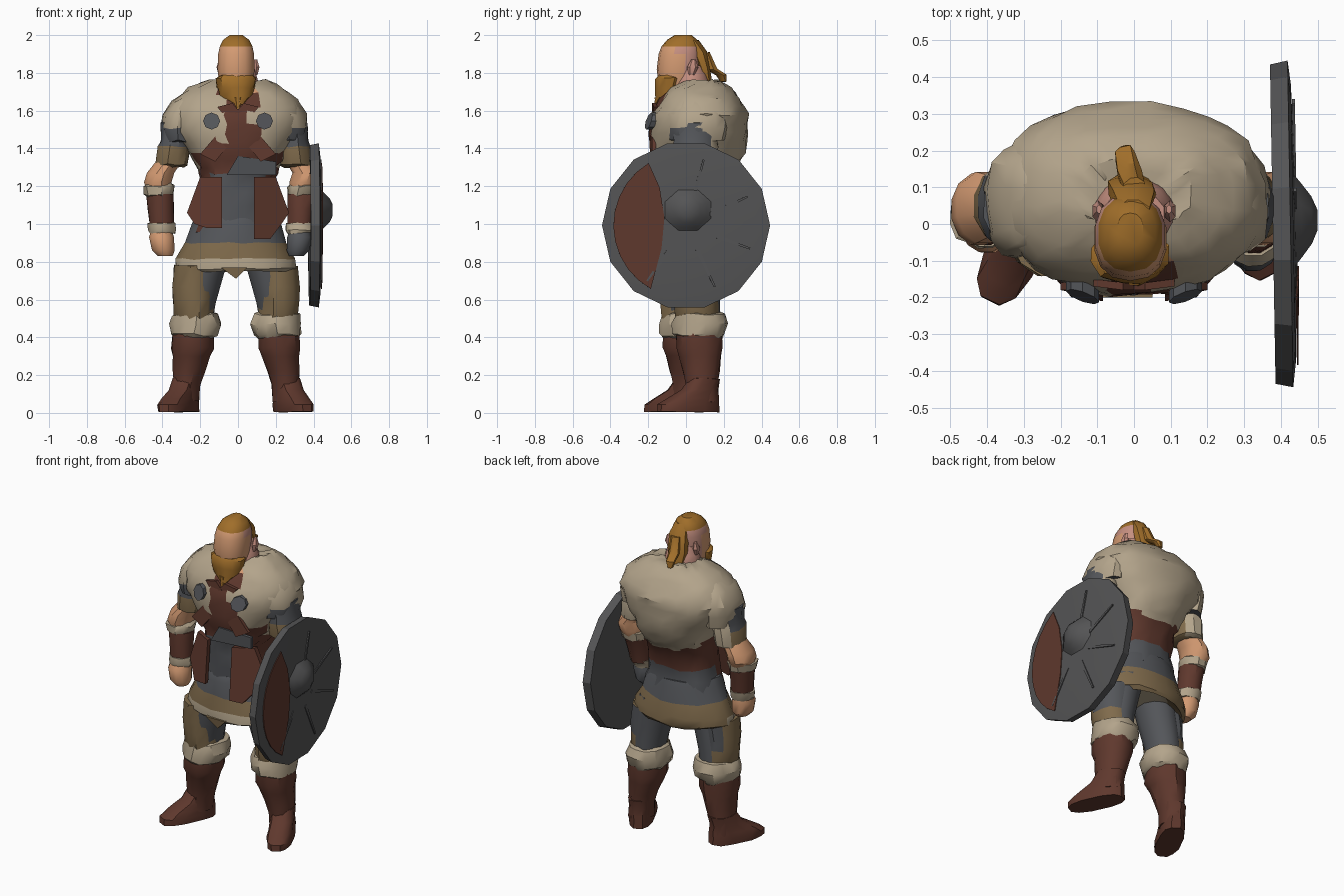
import bpy, bmesh, math, random
from mathutils import Vector

if "Cube" in bpy.data.objects:
    bpy.data.objects.remove(bpy.data.objects["Cube"])

random.seed(4)


def srgb(h):
    c = [int(h[i:i + 2], 16) / 255 for i in (0, 2, 4)]
    return [v / 12.92 if v < 0.04 else ((v + 0.055) / 1.055) ** 2.4 for v in c] + [1]


NAMES = ["fur", "leather", "grey_cloth", "skin", "pink_skin", "hair", "tan_cloth", "iron"]
HEX = ["B3A48B", "5F382D", "54565A", "D39A72", "C58F80", "A06E2A", "806B4C", "545455"]
MATS = {}
for nm, hx in zip(NAMES, HEX):
    MATS[nm] = bpy.data.materials.new(nm)
    MATS[nm].diffuse_color = srgb(hx)


def finish(name, bm, colour, angle=35):
    """Turn a bmesh into an object; colour is a name or a rule on the face centre."""
    bmesh.ops.recalc_face_normals(bm, faces=bm.faces)
    used = []
    for f in bm.faces:
        c = colour(f.calc_center_median()) if callable(colour) else colour
        if c not in used:
            used.append(c)
        f.material_index = used.index(c)
    me = bpy.data.meshes.new(name)
    bm.to_mesh(me)
    bm.free()
    for c in used:
        me.materials.append(MATS[c])
    ob = bpy.data.objects.new(name, me)
    bpy.context.collection.objects.link(ob)
    bpy.ops.object.select_all(action='DESELECT')
    bpy.context.view_layer.objects.active = ob
    ob.select_set(True)
    bpy.ops.object.shade_smooth_by_angle(angle=math.radians(angle))
    return ob


def loft(name, rings, colour, n=12, steps=1, jitter=0.0, angle=35, power=1.0):
    """Skin ellipses given as (x, y, z, half_width, half_depth)."""
    full = []
    for a, b in zip(rings, rings[1:]):
        full += [[p + (q - p) * s / steps for p, q in zip(a, b)] for s in range(steps)]
    full.append(rings[-1])
    bm = bmesh.new()
    loops = []
    for x, y, z, rx, ry in full:
        loop = []
        for i in range(n):
            t = 2 * math.pi * (i + 0.5) / n
            c, s = math.cos(t), math.sin(t)
            p = Vector((x + rx * math.copysign(abs(c) ** power, c),
                        y + ry * math.copysign(abs(s) ** power, s), z))
            p += Vector([random.uniform(-jitter, jitter) for _ in range(3)])
            loop.append(bm.verts.new(p))
        loops.append(loop)
    for a, b in zip(loops, loops[1:]):
        for i in range(n):
            j = (i + 1) % n
            bm.faces.new((a[i], a[j], b[j], b[i]))
    bm.faces.new(loops[0])
    bm.faces.new(loops[-1])
    return finish(name, bm, colour, angle)


def plate(name, pts, colour, depth=(0, 0.02, 0)):
    """Polygon extruded by a vector."""
    bm = bmesh.new()
    f = bm.faces.new([bm.verts.new(p) for p in pts])
    ext = bmesh.ops.extrude_face_region(bm, geom=[f])["geom"]
    bmesh.ops.translate(bm, vec=depth, verts=[v for v in ext if isinstance(v, bmesh.types.BMVert)])
    return finish(name, bm, colour)


def span(cx, z, rx, front, back):
    return (cx, (front + back) / 2, z, rx, (back - front) / 2)


# Torso with the fur mantle over back and shoulders
def torso_colour(c):
    ax = abs(c.x)
    if c.y > -0.02:
        hem = 1.23 + 0.35 * max(0, ax - 0.05)
        return "fur" if c.z > hem else "leather" if c.z > 1.1 else "grey_cloth"
    if c.z > 1.38:
        if c.z > 1.64 and ax < 0.07:
            return "skin"
        return "leather" if ax < 0.085 else "fur"
    if c.z > 1.27:
        return "grey_cloth" if 0 < c.x < 0.1 and c.z < 1.33 else "leather"
    return "leather" if ax > 0.15 else "grey_cloth"


loft("torso", [span(-.01, .96, .235, -.15, .19), span(0, 1.1, .2, -.155, .185),
               span(0, 1.24, .2, -.165, .235), span(0, 1.30, .215, -.175, .28),
               span(0, 1.38, .26, -.185, .31), span(-.01, 1.48, .33, -.195, .328),
               span(-.01, 1.58, .365, -.18, .328), span(-.01, 1.66, .325, -.14, .29),
               span(-.01, 1.72, .25, -.09, .24), span(0, 1.76, .16, -.01, .18),
               span(0, 1.75, .07, -.02, .1)],
     torso_colour, n=28, steps=2, jitter=.008, power=.84)

# Skirt with a fur hem
loft("skirt", [span(0, .80, .2, -.14, .18), span(-.01, .75, .29, -.18, .22),
               span(-.01, .765, .32, -.195, .235), span(-.01, .815, .32, -.19, .235),
               span(-.01, .90, .27, -.175, .215), span(-.01, .99, .24, -.165, .2),
               span(-.01, 1.03, .22, -.15, .19)],
     lambda c: "fur" if c.z < .81 and c.y < 0.05 else "tan_cloth" if c.z < .90 else "grey_cloth",
     n=20, jitter=.006)

# Leather flaps, belt and crossed chest straps
for s in (-1, 1):
    low = .92 if s > 0 else .98
    plate("front_flap", [(s * .085, -.185, 1.25), (s * .2, -.12, 1.25), (s * .27, -.1, 1.06),
                         (s * .23, -.13, 1.0), (s * .17, -.2, low), (s * .085, -.21, low)],
          "leather", (0, .03, 0))
    plate("chest_strap", [(s * .11, -.17, 1.62), (s * .03, -.18, 1.64), (-s * .2, -.18, 1.37),
                          (-s * .12, -.195, 1.33)], "leather")
    plate("chest_disc", [(s * (.14 + .045 * math.cos(k * .785)), -.198 + .015 * math.cos(k * .785)
                          + .014 * math.sin(k * .785),
                          1.545 + .045 * math.sin(k * .785)) for k in range(8)],
          "grey_cloth", (0, .03, 0))
plate("belt_hanging", [(-.06, -.19, 1.26), (.0, -.195, 1.36), (.2, -.155, 1.33), (.2, -.155, 1.26)],
      "grey_cloth")
plate("skirt_point", [(-.09, -.2, .77), (.05, -.2, .77), (-.01, -.19, .71)], "tan_cloth")

# Head, beard, braid, hair
loft("neck", [(0, .01, 1.62, .1, .1), (0, .03, 1.74, .115, .1), (0, .03, 1.79, .1, .085),
              (0, .03, 1.84, .085, .06)],
     lambda c: "pink_skin" if c.y > -.02 else "skin", n=12)


def head_colour(c):
    if c.z > 1.945 or (c.y > .015 and abs(c.x + .01) < .06):
        return "hair"
    return "pink_skin" if c.y > -.035 else "skin"


loft("head", [span(-.01, 1.68, .075, -.13, .04), span(-.01, 1.74, .092, -.145, .06),
              span(-.01, 1.82, .1, -.155, .075), span(-.01, 1.90, .097, -.145, .08),
              span(-.01, 1.94, .088, -.13, .075), span(-.01, 1.975, .07, -.1, .06),
              span(-.01, 2.0, .035, -.06, .03)], head_colour, n=14, power=.85)
loft("beard", [span(0, 1.635, .03, -.165, -.12), span(-.005, 1.67, .085, -.16, -.04),
               span(-.01, 1.72, .102, -.165, -.01), span(-.01, 1.77, .106, -.162, -.005),
               span(-.01, 1.785, .09, -.15, -.03)], "hair", n=12, jitter=.006)
loft("beard_braid", [(.01, -.15, 1.55, .008, .01), (.01, -.148, 1.59, .024, .026),
                     (0, -.145, 1.62, .017, .02), (0, -.14, 1.67, .03, .028)], "hair", n=8)
loft("hair_back", [(-.01, .11, 1.73, .05, .03), (-.01, .1, 1.82, .07, .035),
                   (0, .07, 1.91, .06, .04), (0, .03, 1.97, .045, .04)], "hair", n=8, jitter=.006)
loft("ponytail", [(-.03, .2, 1.755, .015, .015), (-.025, .185, 1.79, .03, .03),
                  (-.01, .135, 1.82, .035, .03), (0, .1, 1.91, .03, .03)], "hair", n=8, jitter=.004)
for s in (-1, 1):
    loft("ear", [(s * .095, .03, 1.79, .01, .015), (s * .098, .035, 1.83, .018, .03),
                 (s * .095, .04, 1.87, .008, .012)], "pink_skin", n=6)

# Arms: sleeve, skin, fur cuff, bracer, fist
for s in (-1, 1):
    k = 1 if s < 0 else .88
    d = 0 if s < 0 else .03       # shield arm hangs closer to the body

    def arm(name, rows, colour, jitter=0.0, n=12):
        loft(name, [(s * (x * k - d * (z < 1.25)), y, z, rx, ry) for x, y, z, rx, ry in rows],
             colour, n=n, jitter=jitter)
    arm("shoulder_fur", [(.31, .06, 1.44, .085, .14), (.32, .06, 1.51, .088, .155),
                         (.31, .065, 1.58, .09, .155), (.28, .07, 1.65, .075, .13),
                         (.23, .07, 1.70, .04, .07)],
        lambda c: "grey_cloth" if c.z < 1.52 and c.y < .07 else "fur", .008, 14)
    arm("sleeve", [(.34, .05, 1.30, .06, .08), (.35, .05, 1.315, .09, .11),
                   (.34, .05, 1.41, .09, .12), (.335, .05, 1.44, .08, .115),
                   (.325, .05, 1.54, .085, .12)],
        lambda c: "fur" if c.y > .11 else "tan_cloth" if c.z < 1.42 else "grey_cloth", .006)
    arm("upper_arm", [(.42, .03, 1.16, .06, .07), (.425, .04, 1.22, .075, .1),
                      (.41, .045, 1.27, .075, .1), (.36, .05, 1.34, .07, .08)], "skin")
    arm("elbow_fur", [(.415, .02, 1.14, .06, .065), (.42, .025, 1.155, .08, .082),
                      (.422, .03, 1.20, .082, .09), (.415, .03, 1.215, .06, .065)], "fur", .007)
    g = 0 if s < 0 else -.05      # shield hand reaches forward
    arm("bracer", [(.405, .01 + g / 2, .99, .066, .068), (.41, .015 + g / 3, 1.08, .07, .072),
                   (.412, .025, 1.16, .075, .078)], "leather", .003)
    arm("wrist_cuff", [(.40, .005 + g, .95, .066, .066), (.405, .005 + g, .97, .076, .072),
                       (.405, .01 + g / 2, 1.005, .073, .072)], "fur", .004)
    arm("fist", [(.385, -.015 + g, .83, .04, .045), (.395, -.01 + g, .86, .062, .07),
                 (.405, -.005 + g, .93, .068, .074), (.405, .005 + g, .975, .055, .055)],
        "skin" if s < 0 else "grey_cloth")

# Legs: trousers, thigh guard, fur knee, boot shaft, foot
for s, y, yaw, o in ((-1, -.01, -.46, .025), (1, .06, .44, .005)):
    def leg(name, rows, colour, jitter=0.0, n=12):
        loft(name, [(s * (x + o), y + dy, z, rx, ry) for x, dy, z, rx, ry in rows],
             colour, n=n, jitter=jitter)
    leg("trouser", [(.2, .02, .46, .09, .105), (.19, .01, .58, .1, .115),
                    (.165, 0, .72, .115, .125), (.13, 0, .86, .12, .13)], "grey_cloth")
    leg("thigh_guard", [(.2, .0, .49, .105, .115), (.21, 0, .52, .108, .12), (.21, -.005, .6, .11, .122),
                        (.21, -.01, .67, .113, .125), (.2, -.01, .78, .115, .125)],
        lambda c: "grey_cloth" if (c.z > .6 and abs(c.x) < .14) or (c.y > .05 and c.z > .61)
        else "tan_cloth", .005)
    leg("knee_fur", [(.205, .01, .39, .095, .115), (.205, .01, .415, .125, .138), (.2, .015, .47, .136, .146),
                     (.2, .015, .52, .12, .13), (.2, .01, .535, .09, .1)], "fur", .009, 14)
    leg("boot_shaft", [(.25, .025, .06, .07, .085), (.245, .025, .15, .075, .085),
                       (.235, .02, .22, .086, .1), (.22, .015, .30, .1, .115),
                       (.215, .01, .345, .116, .126), (.212, .01, .43, .113, .128)], "leather", .005)
    foot = loft("foot", [(0, -.08, .012, .072, .175), (0, -.08, .05, .076, .172),
                         (0, -.055, .085, .072, .145), (0, -.015, .13, .068, .1),
                         (0, .015, .19, .068, .083)], "leather", n=12, jitter=.003, power=.75)
    foot.location = (s * (.255 + o), y + .025, -.008)
    foot.rotation_euler.z = yaw

# Round shield: profile of (x offset, radius) turned about the x axis
SIDES = 14
bm = bmesh.new()
loops = []
for off, r in ((-.015, .1), (-.028, .38), (-.028, .435), (.02, .445), (.028, .38), (.034, .15)):
    loops.append([bm.verts.new((off, r * math.cos(2 * math.pi * i / SIDES), r * math.sin(2 * math.pi * i / SIDES)))
                  for i in range(SIDES)])
for a, b in zip(loops, loops[1:]):
    for i in range(SIDES):
        j = (i + 1) % SIDES
        bm.faces.new((a[i], a[j], b[j], b[i]))
bm.faces.new(loops[0])
bm.faces.new(loops[-1])
parts = [finish("shield", bm, "iron", 20)]

# Shield boss, painted field, ribs
boss = loft("shield_boss", [(0, 0, .02, .13, .15), (0, 0, .05, .1, .11), (0, 0, .078, .07, .07),
                            (0, 0, .094, .035, .03)], "iron", n=8)
boss.rotation_euler = (0, math.pi / 2, 0)
boss.location = (0, .01, .08)
arc = [math.radians(121 + 12 * i) for i in range(11)]
field = [(.031, .385 * math.cos(t), .385 * math.sin(t)) for t in arc]
field += [(.036, -.13, -.12), (.037, -.115, 0.04), (.036, -.14, .2)]
parts += [boss, plate("shield_field", field, "leather", (.005, 0, 0))]
for deg in (25, 75, 235, 295, 340):
    c, n = math.cos(math.radians(deg)), math.sin(math.radians(deg))
    parts.append(plate("shield_rib", [(.03, c * r - n * w, n * r + c * w) for r, w in
                                      ((.12, -.01), (.36, -.005), (.36, .005), (.12, .01))],
                       "iron", (.008, 0, 0)))
holder = bpy.data.objects.new("shield_pivot", None)
bpy.context.collection.objects.link(holder)
for p in parts:
    p.parent = holder
holder.location = (.406, 0, .993)
holder.rotation_euler.z = math.radians(1)

for m in bpy.data.materials:
    if m.users and not m.is_grease_pencil:
        m.use_nodes = True
        m.node_tree.nodes["Principled BSDF"].inputs["Base Color"].default_value = m.diffuse_color
